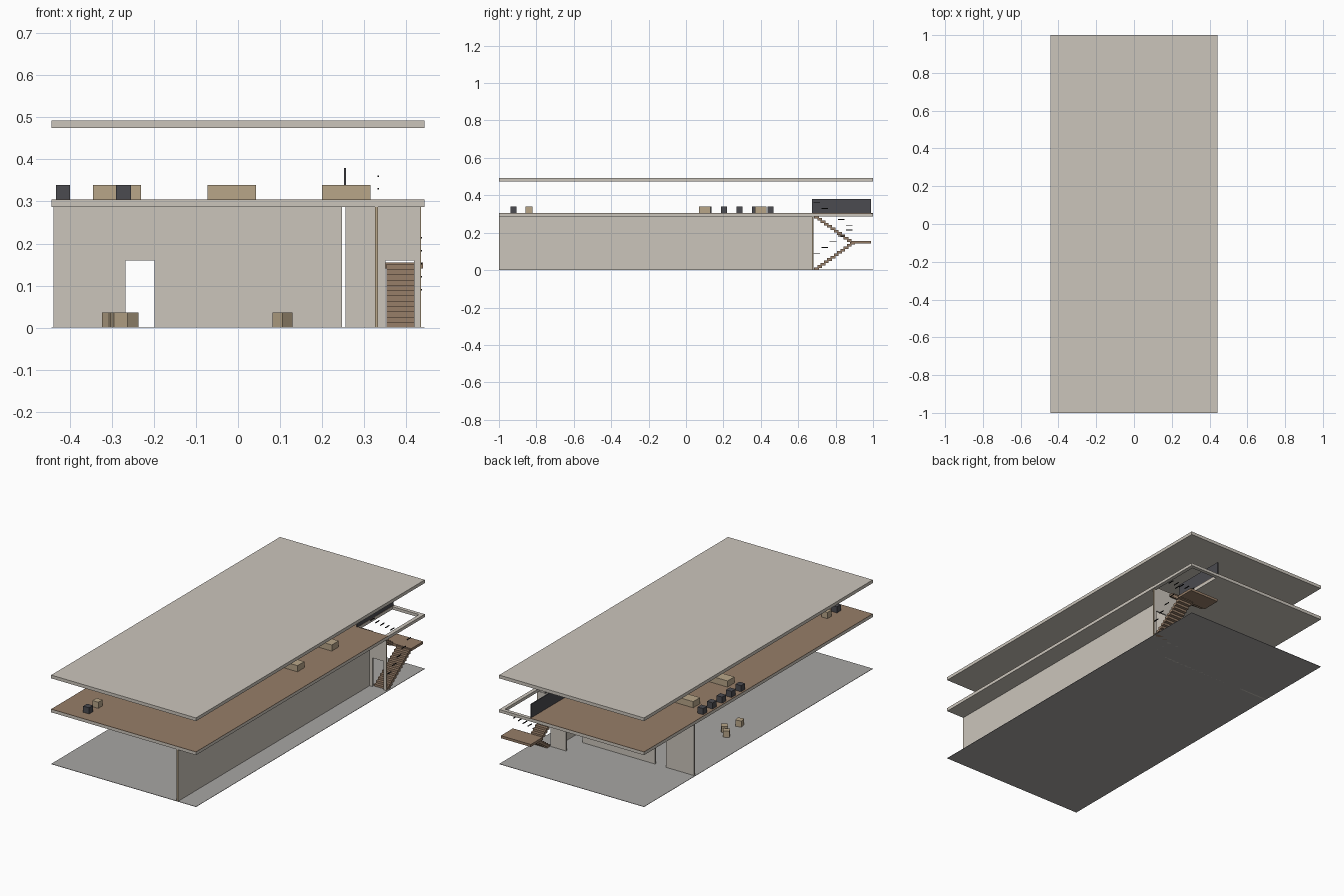
import bpy
import math

if "Cube" in bpy.data.objects:
    bpy.data.objects.remove(bpy.data.objects["Cube"])


def material(name, rgb):
    m = bpy.data.materials.new(name)
    m.use_nodes = True
    m.diffuse_color = (*rgb, 1)
    m.node_tree.nodes["Principled BSDF"].inputs["Base Color"].default_value = (*rgb, 1)
    return m


plaster = material("warm plaster", (0.60, 0.56, 0.50))
concrete = material("grey concrete", (0.39, 0.38, 0.37))
wood = material("brown wood", (0.31, 0.21, 0.14))
tan = material("tan wood", (0.48, 0.38, 0.25))
charcoal = material("charcoal", (0.07, 0.07, 0.08))
black = material("black metal", (0.01, 0.01, 0.01))


def box(name, x, y, z, mat, turn=0):
    """Box from (low, high) ranges, optionally turned about its own z axis."""
    bpy.ops.mesh.primitive_cube_add(size=1)
    o = bpy.context.object
    o.name = name
    for v in o.data.vertices:
        v.co = [c * (r[1] - r[0]) for c, r in zip(v.co, (x, y, z))]
    o.location = [sum(r) / 2 for r in (x, y, z)]
    o.rotation_euler.z = math.radians(turn)
    o.data.materials.append(mat)
    return o


def cut(target, x, y, z):
    """Cut a box-shaped opening and keep the finished mesh only."""
    cutter = box("opening_cutter", x, y, z, target.data.materials[0])
    cutter.hide_render = True
    mod = target.modifiers.new("opening", "BOOLEAN")
    mod.object = cutter
    mod.operation = "DIFFERENCE"
    mod.solver = "EXACT"
    bpy.context.view_layer.update()
    graph = bpy.context.evaluated_depsgraph_get()
    mesh = bpy.data.meshes.new_from_object(target.evaluated_get(graph))
    target.modifiers.clear()
    target.data = mesh
    bpy.data.objects.remove(cutter)


def around(c, size):
    return (c - size / 2, c + size / 2)


W = 0.443
FLOOR = 0.305
STAIR_Y = 0.68
full_x, full_y = (-W, W), (-1, 1)

# Ground, upper slab with stair opening, roof
box("ground", full_x, full_y, (0, 0.002), concrete)
slab = box("upper_slab", full_x, full_y, (0.287, 0.303), plaster)
cut(slab, (0.258, 0.422), (STAIR_Y, 0.98), (0.2, 0.4))
box("roof", full_x, full_y, (0.475, 0.493), plaster)

# Wooden floor, leaving the stairwell corner bare
deck = box("upper_floor", full_x, full_y, (0.303, FLOOR), wood)
cut(deck, (0.258, 0.6), (STAIR_Y, 1.2), (0.2, 0.4))

# Walls with door openings
box("long_wall", (0.325, 0.333), (-0.997, STAIR_Y), (0, 0.287), plaster)
box("long_wall_end", (0.325, 0.333), (-1, -0.997), (0, 0.287), tan)
back = box("back_wall", (-0.438, 0.247), (0.546, 0.554), (0, 0.287), plaster)
cut(back, (-0.267, -0.198), (0.5, 0.6), (-0.1, 0.16))
stair_wall = box("stair_wall", (0.255, 0.432), (0.675, 0.683), (0, 0.287), plaster)
cut(stair_wall, (0.35, 0.418), (0.6, 0.75), (-0.1, 0.16))
box("stair_wall_end", (0.432, 0.435), (0.675, 0.683), (0, 0.287), tan)

# Two stair flights and the landing between them
STEPS = 12
run = 0.21 / STEPS
for i in range(STEPS):
    y = 0.685 + i * run
    rise = 0.0125 * i
    box("lower_step", (0.353, 0.435), (y, y + run + 0.008), (rise, rise + 0.0135), wood)
    if i < STEPS - 1:
        top = 0.29 - 0.0125 * i
        box("upper_step", (0.258, 0.33), (y, y + run + 0.008), (top - 0.0135, top), wood)
box("landing", (0.257, 0.44), (0.885, 0.99), (0.141, 0.155), wood)

# Short rail bars along each flight
for i in range(5):
    y = 0.70 + i * 0.043
    for name, x, z in (("lower_rail", 0.435, 0.09 + i * 0.031),
                       ("upper_rail", 0.333, 0.36 - i * 0.03)):
        box(name, around(x, 0.004), around(y, 0.035), around(z, 0.004), black)

# Solid guard beside the stairwell
box("stair_guard", (0.252, 0.257), (0.675, 0.99), (FLOOR, 0.38), charcoal)

# Upper floor furniture
top_z = (FLOOR, FLOOR + 0.034)
for x in ((-0.345, -0.23), (-0.072, 0.043), (0.2, 0.315)):
    for y in ((0.07, 0.13), (0.37, 0.43)):
        box("table", x, y, top_z, tan)
for i in range(5):
    box("dark_seat", (-0.433, -0.399), around(0.12 + i * 0.083, 0.034), top_z, charcoal)
box("front_dark_seat", (-0.29, -0.254), around(-0.922, 0.034), top_z, charcoal)
box("front_tan_seat", (-0.29, -0.254), around(-0.84, 0.036), top_z, tan)

# Ground floor stools
for x, y, turn in ((-0.283, -0.065, 15), (-0.26, 0.035, 40), (-0.3, 0.075, 30), (0.106, -0.65, 45)):
    box("stool", around(x, 0.034), around(y, 0.034), (0.002, 0.036), tan, turn)
